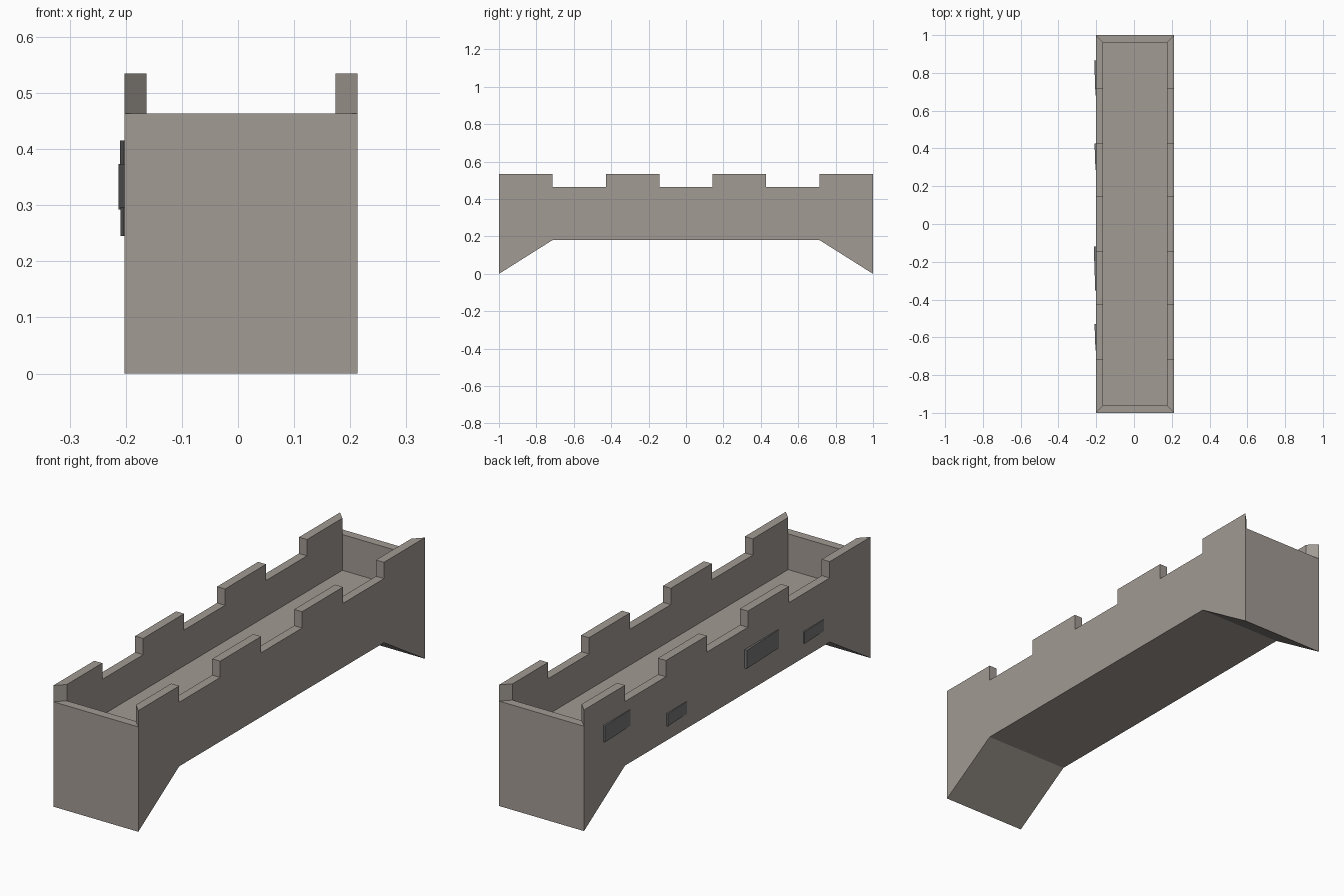
import bpy, bmesh

if "Cube" in bpy.data.objects:
    bpy.data.objects.remove(bpy.data.objects["Cube"])

XL, XR = -0.202, 0.213          # outer faces of the parapet walls
T = 0.039                       # wall thickness
Z_TOP, Z_GAP, Z_FLOOR, Z_ARCH = 0.535, 0.463, 0.305, 0.18
S = 2 / 7                       # width of one merlon or gap


def material(name, rgb):
    m = bpy.data.materials.new(name)
    m.diffuse_color = (*rgb, 1)
    m.use_nodes = True
    m.node_tree.nodes["Principled BSDF"].inputs["Base Color"].default_value = m.diffuse_color
    return m


def make_object(name, mat, faces):
    """Build a closed mesh from a list of polygons."""
    bm = bmesh.new()
    for pts in faces:
        bm.faces.new([bm.verts.new(p) for p in pts])
    bmesh.ops.remove_doubles(bm, verts=bm.verts, dist=1e-5)
    bmesh.ops.recalc_face_normals(bm, faces=bm.faces)
    me = bpy.data.meshes.new(name)
    bm.to_mesh(me)
    bm.free()
    me.materials.append(mat)
    ob = bpy.data.objects.new(name, me)
    bpy.context.collection.objects.link(ob)
    return ob


stone = material("warm grey stone", (0.36, 0.325, 0.295))
dark = material("dark grey stone", (0.18, 0.18, 0.18))

# Crenellated skyline, with four merlons and three gaps
skyline = [(-1, Z_GAP)]
for i in range(4):
    y = -1 + 2 * i * S
    skyline += [(y, Z_GAP)] if i else []
    skyline += [(y, Z_TOP), (y + S, Z_TOP), (y + S, Z_GAP)]
underside = [(1, 0), (1 - S, Z_ARCH), (-1 + S, Z_ARCH), (-1, 0)]
YI = 1 - T


def inner(y):
    return max(-YI, min(YI, y))


# Bridge body: both parapets, mitred corners and tops
faces = []
for xo, xi in ((XL, XL + T), (XR, XR - T)):
    faces.append([(xo, y, z) for y, z in skyline + underside])
    inside = [(inner(y), z) for y, z in skyline] + [(YI, Z_FLOOR), (-YI, Z_FLOOR)]
    faces.append([(xi, y, z) for y, z in inside])
    for (y0, z0), (y1, z1) in zip(skyline, skyline[1:]):
        faces.append([(xo, y0, z0), (xo, y1, z1), (xi, inner(y1), z1), (xi, inner(y0), z0)])
# Arched underside
for (y0, z0), (y1, z1) in zip(underside, underside[1:]):
    faces.append([(XL, y0, z0), (XR, y0, z0), (XR, y1, z1), (XL, y1, z1)])
# End walls: outside, rim, inside
a, b = XL + T, XR - T
for s in (-1, 1):
    faces.append([(XL, s, 0), (XR, s, 0), (XR, s, Z_GAP), (XL, s, Z_GAP)])
    faces.append([(XL, s, Z_GAP), (XR, s, Z_GAP), (b, s * YI, Z_GAP), (a, s * YI, Z_GAP)])
    faces.append([(a, s * YI, Z_GAP), (b, s * YI, Z_GAP), (b, s * YI, Z_FLOOR), (a, s * YI, Z_FLOOR)])
# Walkway floor
faces.append([(a, -YI, Z_FLOOR), (b, -YI, Z_FLOOR), (b, YI, Z_FLOOR), (a, YI, Z_FLOOR)])
make_object("battlement_bridge", stone, faces)

# Loose stones: tilted plates standing out of the left wall
# (y low, y high, z low, z high, x at low end, x at high end)
for n, (y0, y1, z0, z1, x0, x1) in enumerate((
        (0.68, 0.865, 0.343, 0.415, -0.204, -0.2105),
        (0.285, 0.425, 0.245, 0.30, -0.204, -0.209),
        (-0.355, -0.12, 0.292, 0.373, -0.205, -0.213),
        (-0.67, -0.53, 0.245, 0.297, -0.204, -0.209))):
    xb = XL + 0.002
    foot = [(xb, y0), (xb, y1), (x1, y1), (x0, y0)]
    polys = [[(x, y, z) for x, y in foot] for z in (z0, z1)]
    for i in range(4):
        (p, q), (r, t) = foot[i], foot[(i + 1) % 4]
        polys.append([(p, q, z0), (r, t, z0), (r, t, z1), (p, q, z1)])
    make_object(f"wall_stone_{n + 1}", dark, polys)
